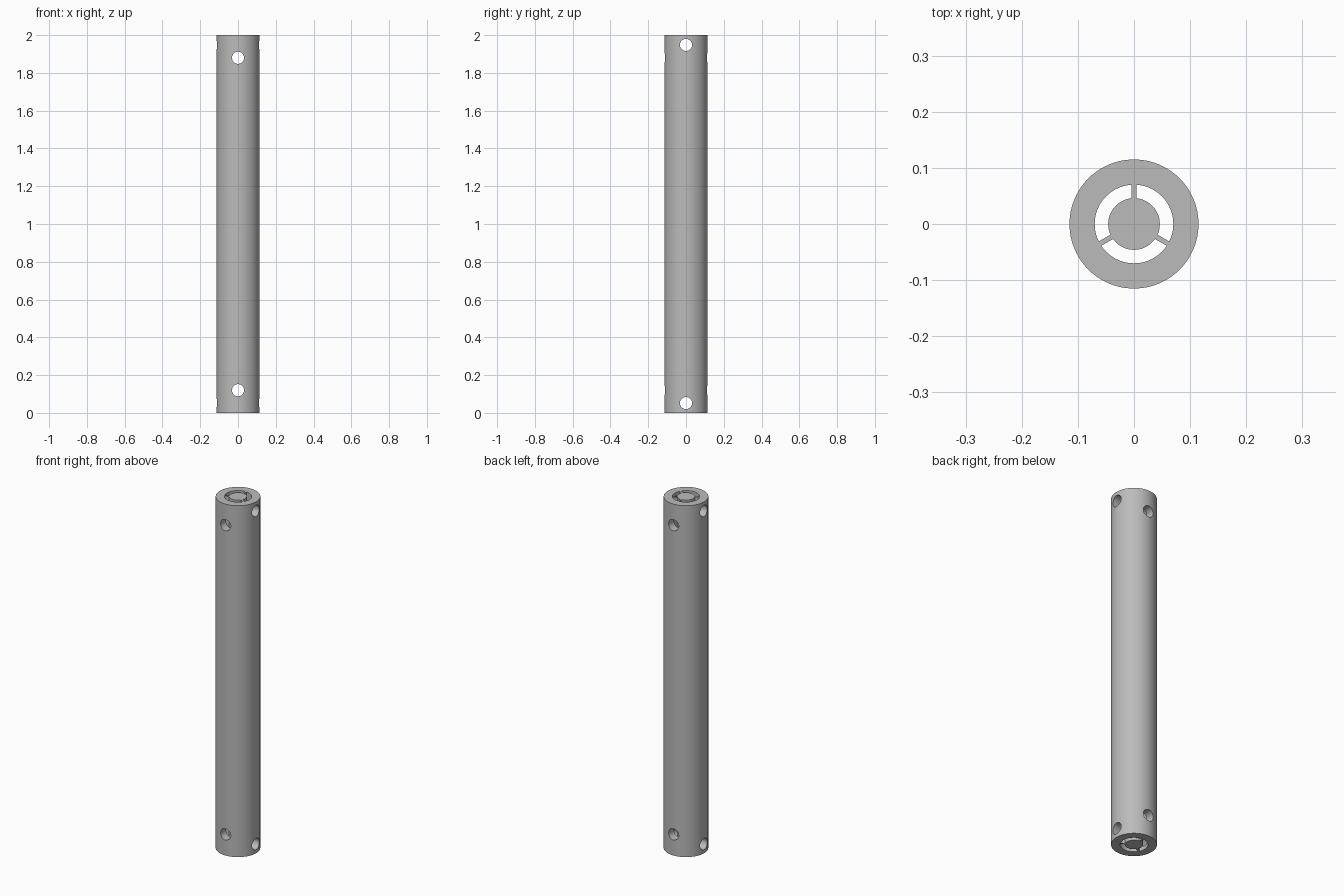
import bpy, math

if "Cube" in bpy.data.objects:
    bpy.data.objects.remove(bpy.data.objects["Cube"])

R_OUT, R_IN, R_CORE, FIN, LENGTH = 0.115, 0.07, 0.046, 0.009, 2.0
HOLE_R = 0.032

grey = bpy.data.materials.new("light_grey")
grey.diffuse_color = (0.5, 0.5, 0.5, 1)
grey.use_nodes = True
grey.node_tree.nodes["Principled BSDF"].inputs["Base Color"].default_value = grey.diffuse_color


def cylinder(name, r, length, loc, rot=(0, 0, 0), n=96):
    bpy.ops.mesh.primitive_cylinder_add(vertices=n, radius=r, depth=length,
                                        location=loc, rotation=rot)
    ob = bpy.context.object
    ob.name = name
    return ob


def slot(name, start):
    """Arc-shaped prism between two fins, longer than the tube."""
    steps, half = 30, FIN / 2
    outline = []
    for r, flip in ((R_IN, False), (R_CORE, True)):
        a0 = start + math.asin(half / r)
        a1 = start + math.radians(120) - math.asin(half / r)
        arc = [a0 + (a1 - a0) * i / steps for i in range(steps + 1)]
        if flip:
            arc.reverse()
        outline += [(r * math.cos(a), r * math.sin(a)) for a in arc]
    n = len(outline)
    verts = [(x, y, z) for z in (-0.1, LENGTH + 0.1) for x, y in outline]
    faces = [tuple(reversed(range(n))), tuple(range(n, 2 * n))]
    faces += [(i, (i + 1) % n, n + (i + 1) % n, n + i) for i in range(n)]
    mesh = bpy.data.meshes.new(name)
    mesh.from_pydata(verts, [], faces)
    ob = bpy.data.objects.new(name, mesh)
    bpy.context.collection.objects.link(ob)
    return ob


# Solid rod that becomes the tube, fins and core
tube = cylinder("finned_tube", R_OUT, LENGTH, (0, 0, LENGTH / 2))
tube.data.materials.append(grey)

# Three full-length slots leave the core held by three fins
cutters = [slot("slot_cutter", math.radians(90 + 120 * i)) for i in range(3)]

# Cross-drilled pin holes near both ends
for end in (0, 1):
    for inset, rot in ((0.12, (math.pi / 2, 0, 0)), (0.052, (0, math.pi / 2, 0))):
        z = LENGTH - inset if end else inset
        cutters.append(cylinder("hole_cutter", HOLE_R, 0.4, (0, 0, z), rot, 48))

for c in cutters:
    c.hide_render = True
    mod = tube.modifiers.new("cut", 'BOOLEAN')
    mod.operation, mod.solver, mod.object = 'DIFFERENCE', 'EXACT', c

# Apply the cuts, remove the cutters, smooth the curved walls
bpy.ops.object.select_all(action='DESELECT')
tube.select_set(True)
bpy.context.view_layer.objects.active = tube
for mod in list(tube.modifiers):
    bpy.ops.object.modifier_apply(modifier=mod.name)
for c in cutters:
    bpy.data.objects.remove(c)
bpy.ops.object.shade_smooth_by_angle(angle=math.radians(30))
